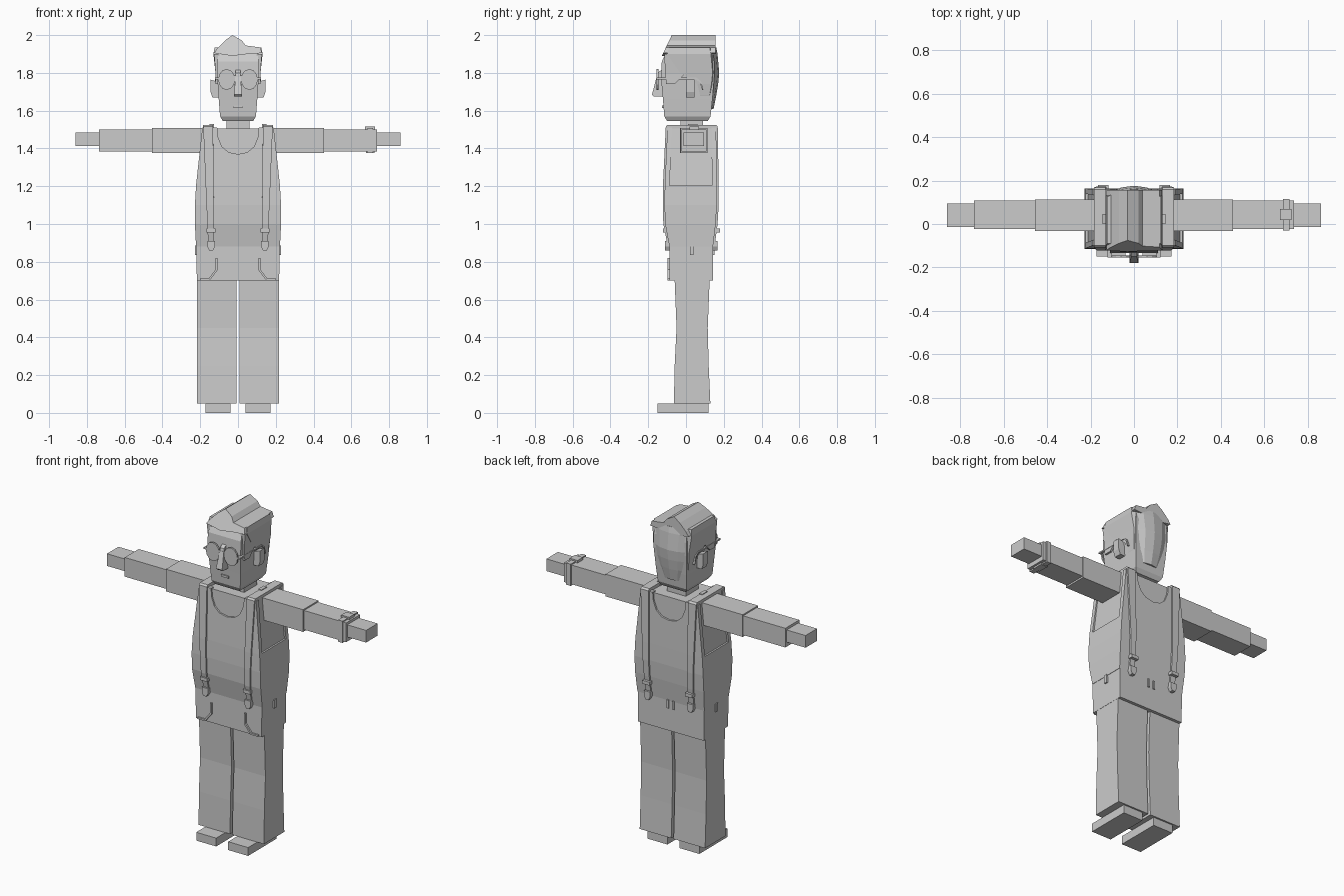
import bpy, math

if "Cube" in bpy.data.objects:
    bpy.data.objects.remove(bpy.data.objects["Cube"])

grey = bpy.data.materials.new("plain grey")
grey.diffuse_color = (0.6, 0.6, 0.6, 1)
grey.use_nodes = True
grey.node_tree.nodes["Principled BSDF"].inputs["Base Color"].default_value = grey.diffuse_color


def mesh(name, verts, faces):
    me = bpy.data.meshes.new(name)
    me.from_pydata(verts, [], faces)
    me.materials.append(grey)
    ob = bpy.data.objects.new(name, me)
    bpy.context.collection.objects.link(ob)
    return ob


def loft(name, rings):
    """Skin equal-length closed rings, bottom ring first, and cap both ends."""
    n = len(rings[0])
    verts = [p for r in rings for p in r]
    faces = [(k * n + i, k * n + (i + 1) % n, (k + 1) * n + (i + 1) % n, (k + 1) * n + i)
             for k in range(len(rings) - 1) for i in range(n)]
    faces += [tuple(range(n))[::-1], tuple(range(len(verts) - n, len(verts)))]
    return mesh(name, verts, faces)


def rect(z, x0, x1, y0, y1):
    return [(x0, y0, z), (x1, y0, z), (x1, y1, z), (x0, y1, z)]


def stack(name, rows):
    """Tapered block from (z, half width, front, back) rows."""
    return loft(name, [rect(z, -h, h, a, b) for z, h, a, b in rows])


def box(name, x0, x1, y0, y1, z0, z1):
    return loft(name, [rect(z0, x0, x1, y0, y1), rect(z1, x0, x1, y0, y1)])


def plate(name, pts, front, back):
    """Extrude an x,z outline between two depths, each a function of z."""
    return loft(name, [[(x, front(z), z) for x, z in pts], [(x, back(z), z) for x, z in pts]][::-1])


def ribbon(name, path, width):
    """Closed band in the y,z plane; width(z) gives its x limits."""
    return loft(name, [[(width(z)[s], y, z) for y, z in path] for s in (1, 0)])


def flat(v):
    return lambda z: v


# torso, with bare upper sides and the shirt over it
stack("upper_body", [(1.18, .214, -.10, .152), (1.505, .184, -.09, .15)])
stack("shirt_lower", [(.88, .222, -.088, .143), (1.0, .228, -.11, .157),
                      (1.10, .228, -.114, .163), (1.205, .222, -.112, .163)])
outline = [(-.222, 1.205), (.222, 1.205), (.189, 1.51), (.11, 1.51), (.105, 1.46), (.085, 1.41),
           (.05, 1.38), (0, 1.37), (-.05, 1.38), (-.085, 1.41), (-.105, 1.46), (-.11, 1.51), (-.189, 1.51)]
front_y = lambda z: -.112 + (z - 1.205) * .045
back_y = lambda z: .163 - (z - 1.205) * .012
plate("shirt_front", outline, front_y, lambda z: front_y(z) + .025)
plate("shirt_back", outline, lambda z: back_y(z) - .025, back_y)

# trousers
stack("hips", [(.70, .218, -.088, .143), (.885, .22, -.088, .143)])
for s, side in ((1, "right"), (-1, "left")):
    def sbox(name, x0, x1, *rest):
        return box(side + "_" + name, min(s * x0, s * x1), max(s * x0, s * x1), *rest)

    xa, xb = sorted((s * .008, s * .217))
    loft(side + "_leg", [rect(.05, xa, xb, -.064, .129), rect(.25, xa, xb, -.06, .12),
                         rect(.45, xa, xb, -.05, .115), rect(.70, xa, xb, -.06, .125)])
    sbox("shoe", .04, .172, -.15, .119, 0, .05)
    # pocket seam
    seam = [(.20, .712), (.155, .712), (.118, .76), (.118, .82),
            (.108, .82), (.108, .755), (.15, .702), (.20, .702)]
    plate(side + "_pocket_seam", [(s * x, z) for x, z in seam], flat(-.098), flat(-.085))
    # belt loops
    sbox("side_loop", .215, .228, .02, .04, .835, .885)
    sbox("back_loop", .012, .024, .14, .15, .835, .885)
    # arm
    sbox("upper_arm", .18, .455, -.033, .112, 1.375, 1.508)
    sbox("forearm", .455, .735, -.024, .108, 1.385, 1.50)
    sbox("hand", .735, .86, -.014, .095, 1.412, 1.485)
    # suspender strap over the shoulder
    outer = [(-.098, .89), (-.12, 1.0), (-.123, 1.10), (-.122, 1.205), (-.107, 1.515), (-.098, 1.525),
             (.158, 1.525), (.168, 1.515), (.173, 1.205), (.173, 1.10), (.167, 1.0), (.153, .89)]
    inner = [(y - .015 * (1 if y > 0 else -1), z if z < 1.5 else 1.505) for y, z in outer][::-1]

    def strap_x(z):
        t = max(0, min(1, (z - .9) / .6))
        mid, half = .142 + .016 * t, .016 + .01 * t
        return sorted((s * (mid - half), s * (mid + half)))
    ribbon(side + "_strap", outer + inner, strap_x)
    sbox("strap_slider", .128, .15, .01, .06, 1.505, 1.529)
    # clips at the strap ends
    clip = [(.122, .91), (.122, .88), (.132, .86), (.152, .86), (.162, .88), (.162, .91)]
    for name, y0, y1 in (("front", -.112, -.085), ("back", .14, .167)):
        plate(side + "_" + name + "_clip", [(s * x, z) for x, z in clip], flat(y0), flat(y1))
        d = -.018 if y0 < 0 else .012
        box(side + "_" + name + "_buckle", s * .142 - .024, s * .142 + .024,
            y0 + d + (.007 if y0 < 0 else -.012), y1 + d, .955, .975)
    # ear
    ear = [(.10, 1.67), (.135, 1.67), (.146, 1.70), (.146, 1.765), (.10, 1.75)]
    plate(side + "_ear", [(s * x, z) for x, z in ear], flat(0), flat(.045))
    # spectacle lens and temple arm
    lens = [(s * .06 + .045 * math.cos(a), 1.765 + .055 * math.sin(a))
            for a in (i * math.pi / 6 for i in range(12))]
    plate(side + "_lens", lens, flat(-.155), flat(-.145))
    temple = [(-.155, 1.775), (.055, 1.775), (.08, 1.755), (.092, 1.71),
              (.086, 1.71), (.073, 1.75), (.052, 1.766), (-.155, 1.766)]
    ribbon(side + "_temple", temple, lambda z: sorted((s * .102, s * .121)))

# wristwatch on one arm
box("watch_strap", .685, .715, -.03, .115, 1.377, 1.507)
box("watch_face", .672, .725, .018, .068, 1.49, 1.515)
box("watch_underside", .678, .722, .01, .075, 1.375, 1.39)

# head
stack("neck", [(1.49, .062, -.03, .09), (1.56, .062, -.03, .09)])
stack("head", [(1.545, .08, -.10, .115), (1.57, .095, -.115, .13), (1.66, .102, -.122, .14),
               (1.78, .11, -.133, .15), (1.86, .11, -.128, .15), (1.92, .10, -.10, .14)])
nose = [(-.17, 1.675), (-.18, 1.685), (-.15, 1.80), (-.125, 1.82), (-.12, 1.675)]
ribbon("nose", nose, lambda z: (-.02, .02) if z < 1.7 else (-.013, .013))
box("spectacle_bridge", -.02, .02, -.155, -.147, 1.775, 1.785)
box("mouth", -.024, .024, -.127, -.115, 1.615, 1.628)


# hair cap, its back corners cut off
def hair_ring(z, h, a, b, drop=0):
    return [(-h, a, z), (h, a, z), (h, b - .035, z), (h * .5, b - .008, z), (0, b, z),
            (-h * .5, b - .008, z), (-h, b - .035, z)]


loft("hair", [hair_ring(1.61, .082, .095, .146), hair_ring(1.68, .104, .075, .16),
              hair_ring(1.74, .113, .06, .17), hair_ring(1.80, .119, -.03, .176),
              hair_ring(1.90, .13, -.10, .167), hair_ring(1.935, .124, -.09, .16)])
# sideburns
for s in (1, -1):
    x0, x1 = sorted((s * .09, s * .119))
    loft("sideburn", [rect(1.74, x0, x1, -.105, -.06), rect(1.80, x0, x1, -.11, 0),
                      rect(1.90, x0 + s * .008, x1 + s * .008, -.115, 0)])
# swept quiff, leaning back at the front
quiff = [(-.127, 1.905), (-.03, 1.89), (.05, 1.90), (.128, 1.905), (.117, 1.935), (.04, 1.945),
         (.02, 1.972), (-.03, 2.0), (-.068, 1.972), (-.11, 1.93)]
plate("quiff", quiff, lambda z: -.128 + (z - 1.89) * .48, lambda z: .157)

# turn all faces outward
import bmesh
for ob in bpy.data.objects:
    bm = bmesh.new()
    bm.from_mesh(ob.data)
    bmesh.ops.recalc_face_normals(bm, faces=bm.faces)
    bm.to_mesh(ob.data)
    bm.free()
